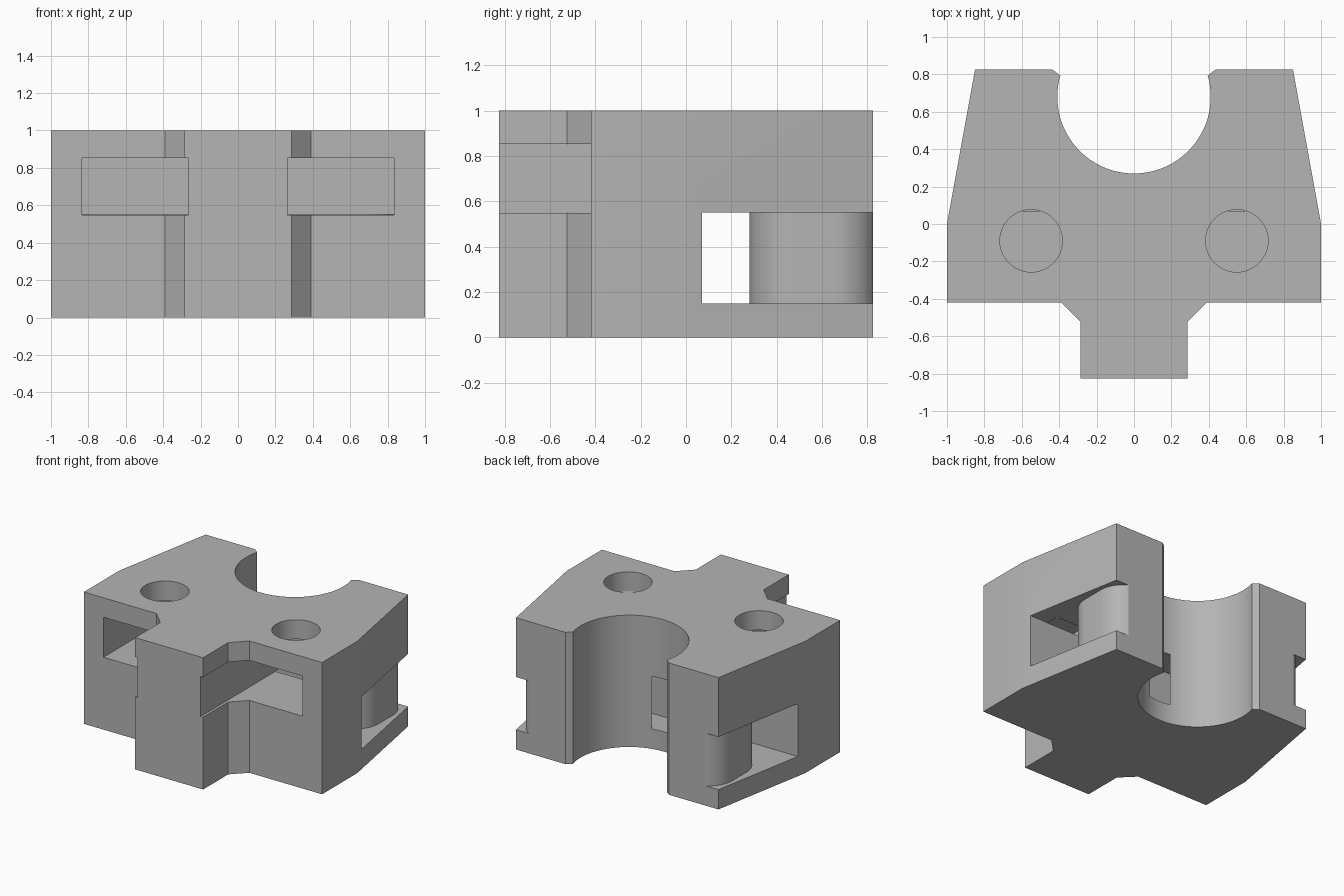
import bpy
import bmesh
from math import sin, cos, radians

if "Cube" in bpy.data.objects:
    bpy.data.objects.remove(bpy.data.objects["Cube"], do_unlink=True)

grey = bpy.data.materials.new("plain grey")
grey.use_nodes = True
grey.diffuse_color = (0.46, 0.46, 0.46, 1)
grey.node_tree.nodes["Principled BSDF"].inputs["Base Color"].default_value = (0.46, 0.46, 0.46, 1)


def arc(cx, cy, r, start, end, steps):
    """Points along a circular arc, angles in degrees."""
    angles = [radians(start + (end - start) * i / steps) for i in range(steps + 1)]
    return [(cx + r * cos(a), cy + r * sin(a)) for a in angles]


def mirrored(half):
    """Close a right-hand half outline with its mirror image."""
    return half + [(-x, y) for x, y in reversed(half)]


def prism(name, outline, low, high):
    """Extrude a plan outline between two heights."""
    bm = bmesh.new()
    face = bm.faces.new([bm.verts.new((x, y, low)) for x, y in outline])
    extruded = bmesh.ops.extrude_face_region(bm, geom=[face])["geom"]
    top = [v for v in extruded if isinstance(v, bmesh.types.BMVert)]
    bmesh.ops.translate(bm, verts=top, vec=(0, 0, high - low))
    bmesh.ops.recalc_face_normals(bm, faces=bm.faces)
    mesh = bpy.data.meshes.new(name)
    bm.to_mesh(mesh)
    bm.free()
    mesh.materials.append(grey)
    obj = bpy.data.objects.new(name, mesh)
    bpy.context.collection.objects.link(obj)
    return obj


# Body: stem at the front, tapered shoulders, round bore open at the back
body = prism("body", mirrored(
    [(0.285, -0.825), (0.285, -0.525), (0.39, -0.42), (1, -0.42), (1, 0),
     (0.85, 0.825), (0.435, 0.825)] + arc(0, 0.68, 0.41, 16, -88, 36)), 0, 1)

# Tie slot wrapping around a rounded core behind the bore
core = ([(0.645, 1.1)] + arc(0.645, 0.65, 0.2, 90, 0, 12)
        + arc(0.645, 0.48, 0.2, 0, -90, 12))
outer = [(1.2, 0.07), (1.2, 1.1)]
cutters = [prism("slot_cutter", mirrored(outer + core), 0.15, 0.55)]

# Front pockets and the round holes that drop into them
for side, label in ((1, "left"), (-1, "right")):
    pocket = [(0.265, -1), (0.835, -1), (0.835, 0.17), (0.265, 0.17)]
    cutters.append(prism(label + "_pocket_cutter",
                         [(side * x, y) for x, y in pocket], 0.549, 0.853))
    hole = arc(side * 0.55, -0.09, 0.167, 0, 352.5, 47)
    cutters.append(prism(label + "_hole_cutter", hole, 0.7, 1.1))

bpy.ops.object.select_all(action="DESELECT")
bpy.context.view_layer.objects.active = body
body.select_set(True)
for cutter in cutters:
    cutter.hide_render = True
    cut = body.modifiers.new(cutter.name, "BOOLEAN")
    cut.operation = "DIFFERENCE"
    cut.solver = "EXACT"
    cut.object = cutter
    bpy.ops.object.modifier_apply(modifier=cut.name)
for cutter in cutters:
    bpy.data.objects.remove(cutter, do_unlink=True)

bpy.ops.object.shade_smooth_by_angle(angle=radians(25))
